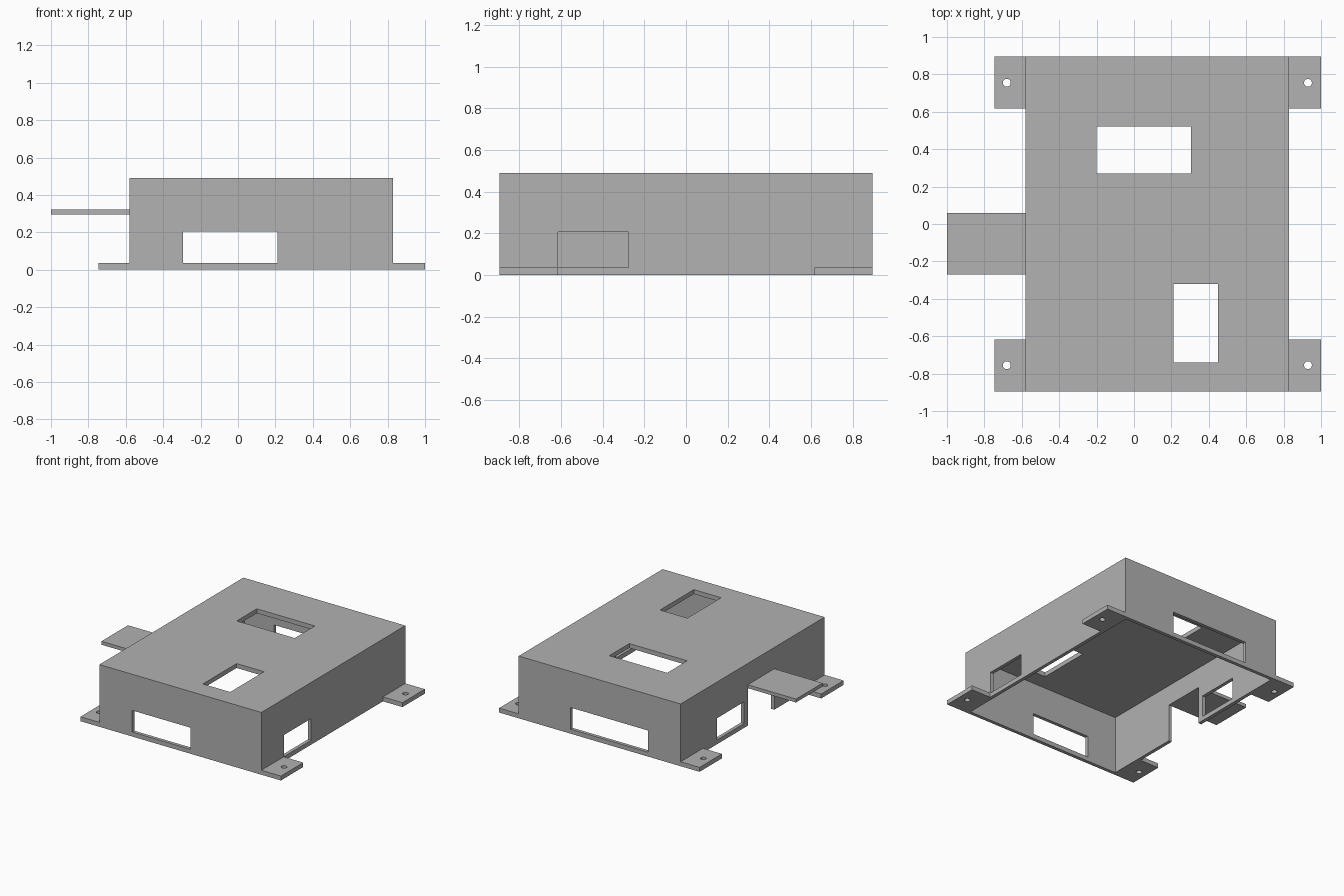
import bpy, bmesh
from mathutils import Matrix, Vector

cube = bpy.data.objects.get("Cube")
if cube:
    bpy.data.objects.remove(cube, do_unlink=True)

# Single grey material
grey = bpy.data.materials.new("plain grey")
grey.use_nodes = True
COLOUR = (0.445, 0.445, 0.445, 1)
grey.diffuse_color = COLOUR
grey.node_tree.nodes["Principled BSDF"].inputs["Base Color"].default_value = COLOUR


def finish(name, bm):
    mesh = bpy.data.meshes.new(name)
    bm.to_mesh(mesh)
    bm.free()
    mesh.materials.append(grey)
    obj = bpy.data.objects.new(name, mesh)
    bpy.context.scene.collection.objects.link(obj)
    return obj


def add_box(bm, x, y, z):
    lo, hi = Vector((x[0], y[0], z[0])), Vector((x[1], y[1], z[1]))
    matrix = Matrix.Translation((lo + hi) / 2) @ Matrix.Diagonal((*(hi - lo), 1))
    bmesh.ops.create_cube(bm, size=1, matrix=matrix)


def boxes(name, *specs):
    bm = bmesh.new()
    for spec in specs:
        add_box(bm, *spec)
    return finish(name, bm)


def cut(target, *cutters):
    """Subtract the cutters, keep the result as plain mesh, drop the cutters."""
    for cutter in cutters:
        cutter.hide_render = True
        mod = target.modifiers.new("cut", "BOOLEAN")
        mod.operation = "DIFFERENCE"
        mod.solver = "EXACT"
        mod.object = cutter
    bpy.context.view_layer.update()
    graph = bpy.context.evaluated_depsgraph_get()
    mesh = bpy.data.meshes.new_from_object(target.evaluated_get(graph))
    target.modifiers.clear()
    target.data = mesh
    for cutter in cutters:
        bpy.data.objects.remove(cutter, do_unlink=True)


# Main dimensions
X0, X1, Y, TOP = -0.58, 0.83, 0.895, 0.49
WALL, ROOF, LIP = 0.027, 0.035, 0.035
SILL = (LIP, 0.205)

# Open-bottomed housing with its window openings
housing = boxes("housing", ((X0, X1), (-Y, Y), (0, TOP)))
cavity = boxes("cavity_cutter",
               ((X0 + WALL, X1 - WALL), (WALL - Y, Y - WALL), (-0.1, TOP - ROOF)))
openings = boxes(
    "opening_cutter",
    ((-0.295, 0.212), (-Y - 0.05, -Y + 0.06), SILL),            # front window
    ((-0.295, 0.38), (Y - 0.06, Y + 0.05), SILL),               # back window
    ((X1 - 0.06, X1 + 0.05), (-0.615, -0.275), SILL),           # left window
    ((X0 - 0.05, X0 + 0.06), (0.105, 0.44), SILL),              # right window
    ((X0 - 0.05, X0 + 0.06), (-0.27, 0.06), (-0.1, 0.295)),     # notch under shelf
    ((-0.2, 0.305), (0.27, 0.52), (TOP - 0.08, TOP + 0.05)),    # roof, back
    ((0.212, 0.45), (-0.74, -0.32), (TOP - 0.08, TOP + 0.05)),  # roof, front
)
cut(housing, cavity, openings)

# Shelf sticking out above the notch
boxes("side_shelf", ((-1, X0), (-0.27, 0.06), (0.295, 0.322)))

# Four mounting tabs with screw holes
for side, x, hole_x in (("right", (-0.745, X0), -0.68), ("left", (X1, 1), 0.93)):
    for end, sign in (("front", -1), ("back", 1)):
        y = sorted((sign * 0.617, sign * Y))
        tab = boxes(f"{end}_{side}_tab", (x, y, (0, LIP)))
        bm = bmesh.new()
        bmesh.ops.create_cone(bm, cap_ends=True, segments=32, radius1=0.021,
                              radius2=0.021, depth=0.2,
                              matrix=Matrix.Translation((hole_x, sign * 0.755, 0)))
        cut(tab, finish("screw_cutter", bm))
